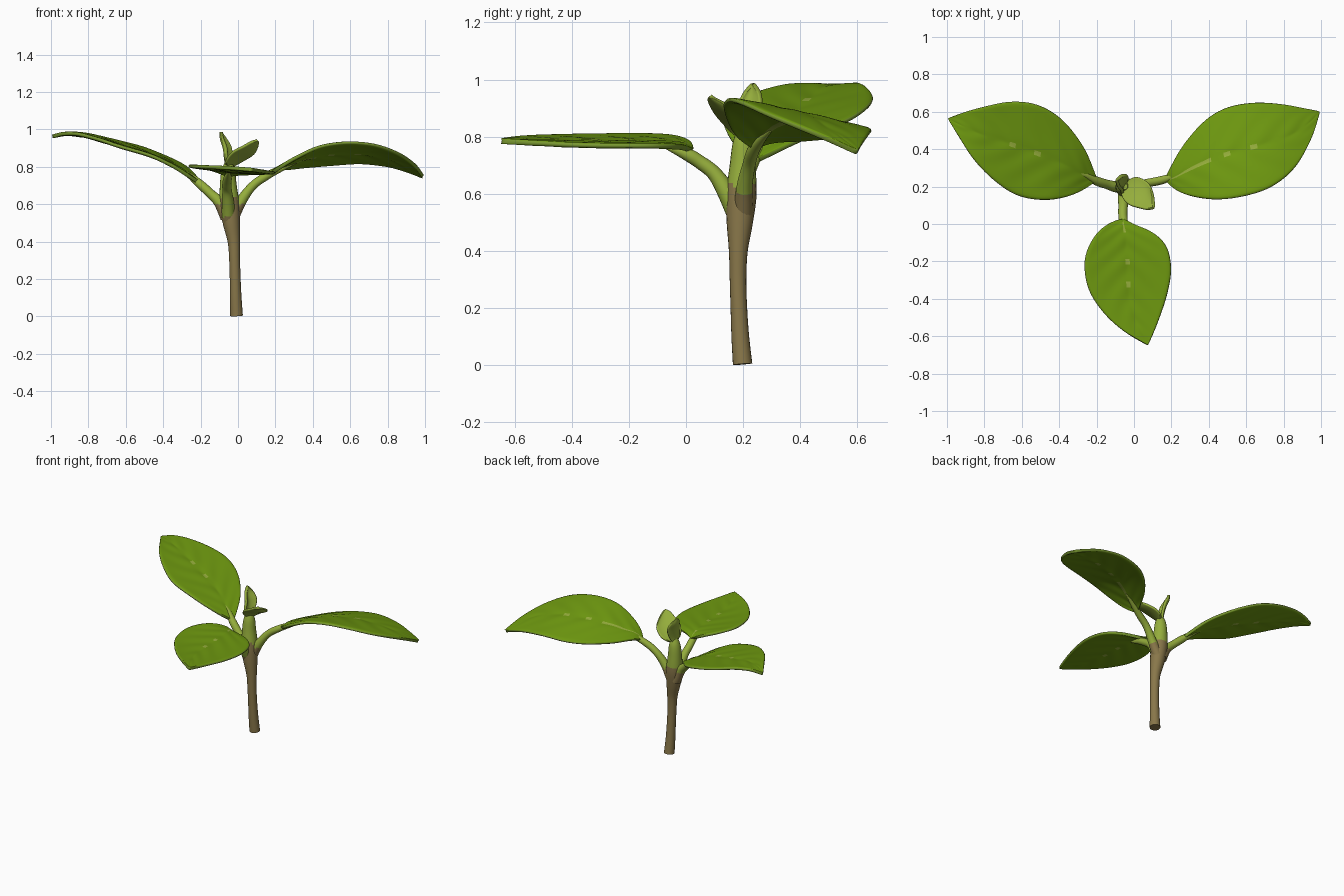
import bpy, bmesh, math
from mathutils import Vector

if "Cube" in bpy.data.objects:
    bpy.data.objects.remove(bpy.data.objects["Cube"])


def material(name, rgb):
    m = bpy.data.materials.new(name)
    m.diffuse_color = (*rgb, 1)
    m.use_nodes = True
    m.node_tree.nodes["Principled BSDF"].inputs["Base Color"].default_value = m.diffuse_color
    return m


LEAF = material("leaf green", (0.155, 0.315, 0.005))
LIGHT = material("light shoot green", (0.30, 0.42, 0.045))
RIM = material("leaf rim green", (0.19, 0.31, 0.03))
BROWN = material("stem brown", (0.25, 0.185, 0.068))


def spline(pts, t):
    """Catmull-Rom sample of a list of tuples, t in 0..1."""
    n = len(pts) - 1
    i = min(int(t * n), n - 1)
    f = t * n - i
    p1, p2 = pts[i], pts[i + 1]
    p0 = pts[i - 1] if i else [2 * a - b for a, b in zip(p1, p2)]
    p3 = pts[i + 2] if i + 2 <= n else [2 * b - a for a, b in zip(p1, p2)]
    return [0.5 * (2 * b + (c - a) * f + (2 * a - 5 * b + 4 * c - d) * f * f
                   + (3 * b - a - 3 * c + d) * f ** 3)
            for a, b, c, d in zip(p0, p1, p2, p3)]


def finish(name, bm, mats):
    bmesh.ops.recalc_face_normals(bm, faces=bm.faces)
    for f in bm.faces:
        f.smooth = True
    me = bpy.data.meshes.new(name)
    bm.to_mesh(me)
    bm.free()
    for m in mats:
        me.materials.append(m)
    ob = bpy.data.objects.new(name, me)
    bpy.context.collection.objects.link(ob)
    return ob


def tube(name, pts, brown_below, steps=36, sides=20):
    """Round tube through (x, y, z, radius) points, brown at the bottom."""
    bm = bmesh.new()
    rings = []
    for k in range(steps + 1):
        t = k / steps
        x, y, z, r = spline(pts, t)
        a = Vector(spline(pts, max(t - 0.01, 0))[:3])
        b = Vector(spline(pts, min(t + 0.01, 1))[:3])
        q = Vector((0, 0, 1)).rotation_difference(b - a)
        rings.append([bm.verts.new(Vector((x, y, z)) + q @ Vector(
            (r * math.cos(j * math.tau / sides), r * math.sin(j * math.tau / sides), 0)))
            for j in range(sides)])
    for lo, hi in zip(rings, rings[1:]):
        for j in range(sides):
            i = (j + 1) % sides
            bm.faces.new((lo[j], lo[i], hi[i], hi[j]))
    bm.faces.new(rings[0][::-1])
    bm.faces.new(rings[-1])
    for f in bm.faces:
        f.material_index = 1 if f.calc_center_median().z < brown_below else 0
    ob = finish(name, bm, [LIGHT, BROWN])
    bpy.context.view_layer.objects.active = ob
    ob.select_set(True)
    bpy.ops.object.shade_smooth_by_angle(angle=math.radians(50))
    ob.select_set(False)


def leaf(name, base, pairs, tip, mats, cup=(0, 0, 0), thick=0.02, ripple=0.003, rib=0.3):
    """Blade lofted between two edge curves that share a base and a tip."""
    ea = [base] + [p[:3] for p in pairs] + [tip]
    eb = [base] + [p[3:] for p in pairs] + [tip]
    rows, cols = 32, 20
    bm = bmesh.new()
    grid = []
    for i in range(rows + 1):
        t = i / rows
        a, b = Vector(spline(ea, t)), Vector(spline(eb, t))
        fade = math.sin(math.pi * t)
        row = []
        for j in range(cols + 1):
            v = 2 * j / cols - 1
            u = math.copysign(abs(v) ** 1.3, v)
            p = a.lerp(b, (u + 1) / 2) + Vector(cup) * (1 - u * u) * fade
            p.z += ripple * fade * (1 - u * u) * math.cos(math.tau * (7 * t - 1.6 * abs(u)))
            p.z -= ripple * fade * math.exp(-(u / 0.1) ** 2)
            row.append(bm.verts.new(p))
        grid.append(row)
    for i in range(rows):
        for j in range(cols):
            f = bm.faces.new((grid[i][j], grid[i][j + 1], grid[i + 1][j + 1], grid[i + 1][j]))
            # light midrib near the leaf base
            if j in (cols // 2 - 1, cols // 2) and (i / rows < rib or i in (14, 18)):
                f.material_index = 1
    bmesh.ops.remove_doubles(bm, verts=bm.verts, dist=1e-5)
    ob = finish(name, bm, mats)
    s = ob.modifiers.new("thickness", 'SOLIDIFY')
    s.thickness = thick
    s.offset = 0
    s.material_offset_rim = 2
    ob.modifiers.new("round", 'SUBSURF').levels = 1


# Stem: brown below, green shoot above
tube("stem", [(-.008, .198, .004, .034), (-.012, .19, .1, .031), (-.015, .185, .2, .029),
              (-.018, .182, .3, .029), (-.022, .183, .4, .033), (-.035, .188, .5, .046),
              (-.045, .194, .6, .053), (-.052, .198, .7, .045), (-.052, .2, .78, .036),
              (-.05, .2, .835, .016)], 0.63, steps=54)

# Leaf stalks
tube("right_stalk", [(-.03, .2, .53, .035), (.022, .205, .625, .028), (.08, .22, .70, .023),
                     (.15, .235, .75, .022), (.23, .262, .79, .016), (.31, .295, .822, .006)], 0.6)
tube("left_stalk", [(-.06, .2, .53, .035), (-.10, .2, .61, .030), (-.145, .212, .655, .025),
                    (-.2, .23, .705, .024), (-.26, .26, .755, .016), (-.33, .285, .80, .006)], 0.6)
tube("front_stalk", [(-.05, .185, .51, .035), (-.053, .145, .60, .033), (-.058, .10, .67, .026),
                     (-.06, .05, .71, .024), (-.055, 0, .74, .022), (-.05, -.08, .77, .007)], 0.53)

# Large leaves
BLADE = [LEAF, LIGHT, RIM]
leaf("right_leaf", (.17, .238, .76),
     [(.20, .31, .785, .23, .18, .80), (.27, .43, .79, .32, .145, .855),
      (.38, .555, .80, .45, .13, .912), (.50, .625, .81, .60, .15, .93),
      (.65, .65, .82, .74, .20, .915), (.80, .64, .805, .86, .30, .87),
      (.91, .618, .775, .945, .45, .81)], (.992, .60, .745), BLADE, cup=(0, 0, .006), rib=0.36)
leaf("left_leaf", (-.20, .235, .71),
     [(-.225, .31, .745, -.27, .185, .755), (-.28, .43, .80, -.36, .145, .81),
      (-.39, .565, .855, -.48, .127, .865), (-.52, .64, .905, -.62, .15, .905),
      (-.66, .655, .94, -.74, .225, .945), (-.80, .628, .972, -.85, .335, .975),
      (-.91, .597, .98, -.93, .455, .978)], (-.996, .565, .962), BLADE, cup=(0, 0, -.008), rib=0.12)
leaf("front_leaf", (-.055, .02, .75),
     [(-.12, .01, .78, .0, -.005, .76), (-.20, -.05, .80, .10, -.045, .765),
      (-.255, -.15, .805, .175, -.12, .767), (-.265, -.25, .805, .2, -.24, .768),
      (-.235, -.37, .803, .18, -.37, .77), (-.15, -.49, .80, .145, -.48, .775),
      (-.045, -.58, .795, .11, -.57, .78)], (.075, -.65, .785), BLADE, cup=(0, 0, -.006), rib=0.25)

# Young leaves at the top of the shoot
YOUNG = [LIGHT, LIGHT, LIGHT]
leaf("young_leaf_right", (-.05, .195, .79),
     [(-.02, .24, .81, -.065, .15, .83), (.025, .25, .835, -.03, .105, .88),
      (.08, .215, .87, .03, .085, .913), (.102, .15, .91, .07, .078, .935)],
     (.105, .085, .943), YOUNG, cup=(.008, 0, -.012), thick=.016, ripple=0)
leaf("young_leaf_left", (-.055, .205, .78),
     [(-.035, .24, .84, -.06, .165, .84), (-.035, .262, .90, -.062, .178, .90),
      (-.062, .26, .95, -.08, .20, .95)],
     (-.09, .235, .988), YOUNG, cup=(-.022, 0, 0), thick=.018, ripple=0)
